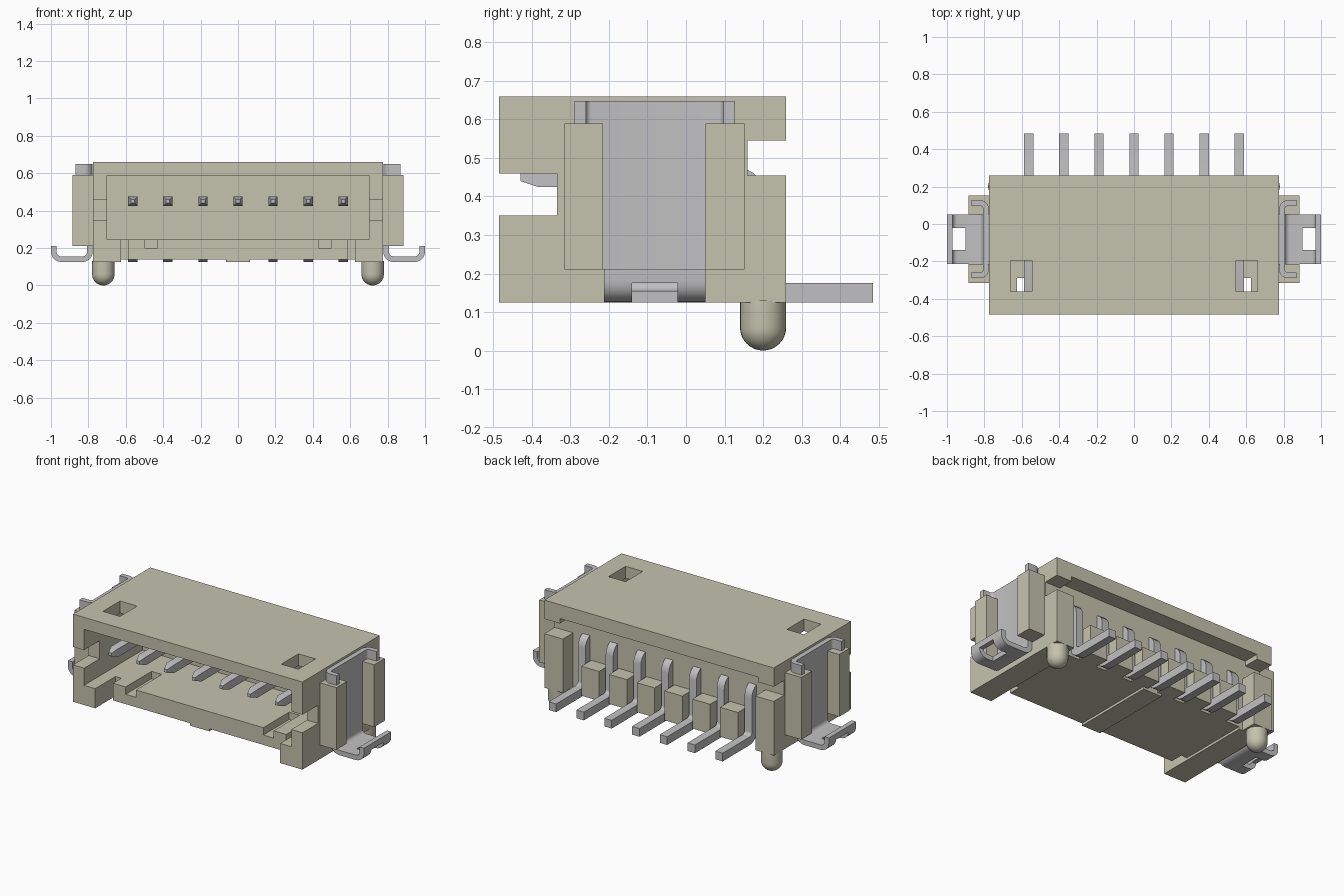
import bpy, bmesh, math
from mathutils import Vector

cube = bpy.data.objects.get("Cube")
if cube:
    bpy.data.objects.remove(cube, do_unlink=True)


def material(name, col):
    m = bpy.data.materials.new(name)
    m.diffuse_color = (*col, 1)
    m.use_nodes = True
    b = next(n for n in m.node_tree.nodes if n.type == 'BSDF_PRINCIPLED')
    b.inputs["Base Color"].default_value = (*col, 1)
    b.inputs["Roughness"].default_value = 0.6
    return m


BEIGE = material("beige plastic", (0.56, 0.545, 0.42))
METAL = material("grey metal", (0.53, 0.53, 0.54))


def finish(name, bm, mat, smooth=False, mirror=False):
    bmesh.ops.recalc_face_normals(bm, faces=bm.faces[:])
    me = bpy.data.meshes.new(name)
    bm.to_mesh(me)
    bm.free()
    ob = bpy.data.objects.new(name, me)
    bpy.context.collection.objects.link(ob)
    me.materials.append(mat)
    if smooth:
        activate(ob)
        bpy.ops.object.shade_smooth_by_angle(angle=math.radians(35))
    if mirror:
        ob.modifiers.new("mirror", 'MIRROR')
    return ob


def activate(ob):
    bpy.ops.object.select_all(action='DESELECT')
    ob.select_set(True)
    bpy.context.view_layer.objects.active = ob


def add_box(bm, x0, x1, y0, y1, z0, z1):
    vs = bmesh.ops.create_cube(bm, size=1)["verts"]
    for v in vs:
        v.co = Vector((x1 if v.co.x > 0 else x0,
                       y1 if v.co.y > 0 else y0,
                       z1 if v.co.z > 0 else z0))


def boxes(name, dims, mat, mirror=False):
    bm = bmesh.new()
    for d in dims:
        add_box(bm, *d)
    return finish(name, bm, mat, mirror=mirror)


def cut(ob, dims):
    cutter = boxes("cutter", [dims], ob.data.materials[0])
    cutter.hide_render = True
    mod = ob.modifiers.new("cut", 'BOOLEAN')
    mod.operation, mod.solver, mod.object = 'DIFFERENCE', 'EXACT', cutter
    activate(ob)
    bpy.ops.object.modifier_apply(modifier=mod.name)
    bpy.data.objects.remove(cutter, do_unlink=True)


def rounded(points, radius, steps=5):
    """Right-angled path with its inner corners turned into arcs."""
    pts = [Vector(p) for p in points]
    out = [pts[0]]
    for a, b, c in zip(pts, pts[1:], pts[2:]):
        u, w = (a - b).normalized(), (c - b).normalized()
        if abs(u.dot(w)) > 0.9:
            out.append(b)
            continue
        for i in range(steps + 1):
            t = math.pi / 2 * i / steps
            out.append(b + (u + w) * radius - w * radius * math.cos(t) - u * radius * math.sin(t))
    return out + [pts[-1]]


def add_strip(bm, path, thick, lo, hi, place, tip=1.0):
    """Sheet of given thickness along a 2D path, extruded from lo to hi."""
    rings = []
    for i, p in enumerate(path):
        d = (path[min(i + 1, len(path) - 1)] - path[max(i - 1, 0)]).normalized()
        s = tip if i == 0 else 1.0
        n = Vector((-d.y, d.x)) * thick / 2 * s
        mid, half = (lo + hi) / 2, (hi - lo) / 2 * s
        rings.append([bm.verts.new(place(q, e)) for q, e in
                      ((p + n, mid - half), (p + n, mid + half),
                       (p - n, mid + half), (p - n, mid - half))])
    for r, s in zip(rings, rings[1:]):
        for k in range(4):
            bm.faces.new((r[k], r[(k + 1) % 4], s[(k + 1) % 4], s[k]))
    bm.faces.new(rings[0])
    bm.faces.new(rings[-1][::-1])


# Housing: block with socket, notches and rear recess cut out
housing = boxes("housing", [(-.775, .775, -.485, .26, .125, .66)], BEIGE)
cuts = [
    (-.70, .70, -.6, .08, .245, .587),       # socket
    (-.625, .625, -.6, -.37, 0, .30),        # floor set back at the front
    (-1, 1, -.6, -.335, .35, .46),           # front side notches
    (-1, 1, .16, .4, .455, .545),            # rear side notches
    (-.65, .65, .16, .4, 0, .50),            # space between the rear posts
    (-.67, .67, .16, .4, .48, .575),         # thinner rear overhang
]
for c in cuts:
    cut(housing, c)
for s in (-1, 1):
    for x0, x1, y0, y1, z0, z1 in (
            (.065, .625, -.7, .5, 0, .14),        # underside relief
            (.585, .625, -.5, -.29, 0, .30),      # floor corner notch
            (.43, .50, -.6, -.12, .20, .30),      # floor groove
            (.545, .66, -.36, -.195, .50, .8)):   # roof window
        a, b = sorted((s * x0, s * x1))
        cut(housing, (a, b, y0, y1, z0, z1))

# Teeth between the rear contacts
PITCH = .1875
boxes("rear_teeth", [((i - .5) * PITCH - .06, (i - .5) * PITCH + .06, .15, .255, .14, .32)
                     for i in range(-2, 4)], BEIGE)

# Side ears that hold the brackets
boxes("side_ears", [(.77, .885, -.315, -.215, .21, .59),
                    (.77, .885, .05, .152, .21, .59)], BEIGE, mirror=True)

# Locating pegs with round ends
bm = bmesh.new()
R = .06
prof = [(0, 0)] + [(R * math.sin(t), R - R * math.cos(t))
                   for t in (math.pi / 2 * i / 8 for i in range(1, 9))] + [(R, .13)]
vs = [bm.verts.new((.72 + r, .20, z)) for r, z in prof]
es = [bm.edges.new(e) for e in zip(vs, vs[1:])]
bmesh.ops.spin(bm, geom=vs + es, cent=(.72, .20, 0), axis=(0, 0, 1),
               angle=2 * math.pi, steps=28, use_duplicate=False)
bmesh.ops.remove_doubles(bm, verts=bm.verts[:], dist=1e-5)
finish("locating_pegs", bm, BEIGE, smooth=True, mirror=True)

# Seven bent contacts with tapered tips
bm = bmesh.new()
path = rounded([(-.43, .45), (-.385, .45), (.178, .45), (.178, .15), (.485, .15)], .045)
for i in range(-3, 4):
    x = i * PITCH
    add_strip(bm, path, .05, x - .025, x + .025,
              lambda p, e: (e, p.x, p.y), tip=.4)
finish("contacts", bm, METAL, smooth=True)

# Solder brackets: upright channel
bm = bmesh.new()
path = rounded([(.868, -.275), (.792, -.275), (.792, .112), (.868, .112)], .03)
add_strip(bm, path, .03, .21, .648, lambda p, e: (p.x, p.y, e))
finish("bracket_channels", bm, METAL, smooth=True, mirror=True)

# Solder brackets: foot with a slot and an upturned lip
bm = bmesh.new()
path = rounded([(.792, .23), (.792, .14), (.985, .14), (.985, .212)], .04)
add_strip(bm, path, .03, -.213, .05, lambda p, e: (p.x, e, p.y))
foot = finish("bracket_feet", bm, METAL)
cut(foot, (.90, 1.1, -.14, -.022, 0, .175))
activate(foot)
bpy.ops.object.shade_smooth_by_angle(angle=math.radians(35))
foot.modifiers.new("mirror", 'MIRROR')
